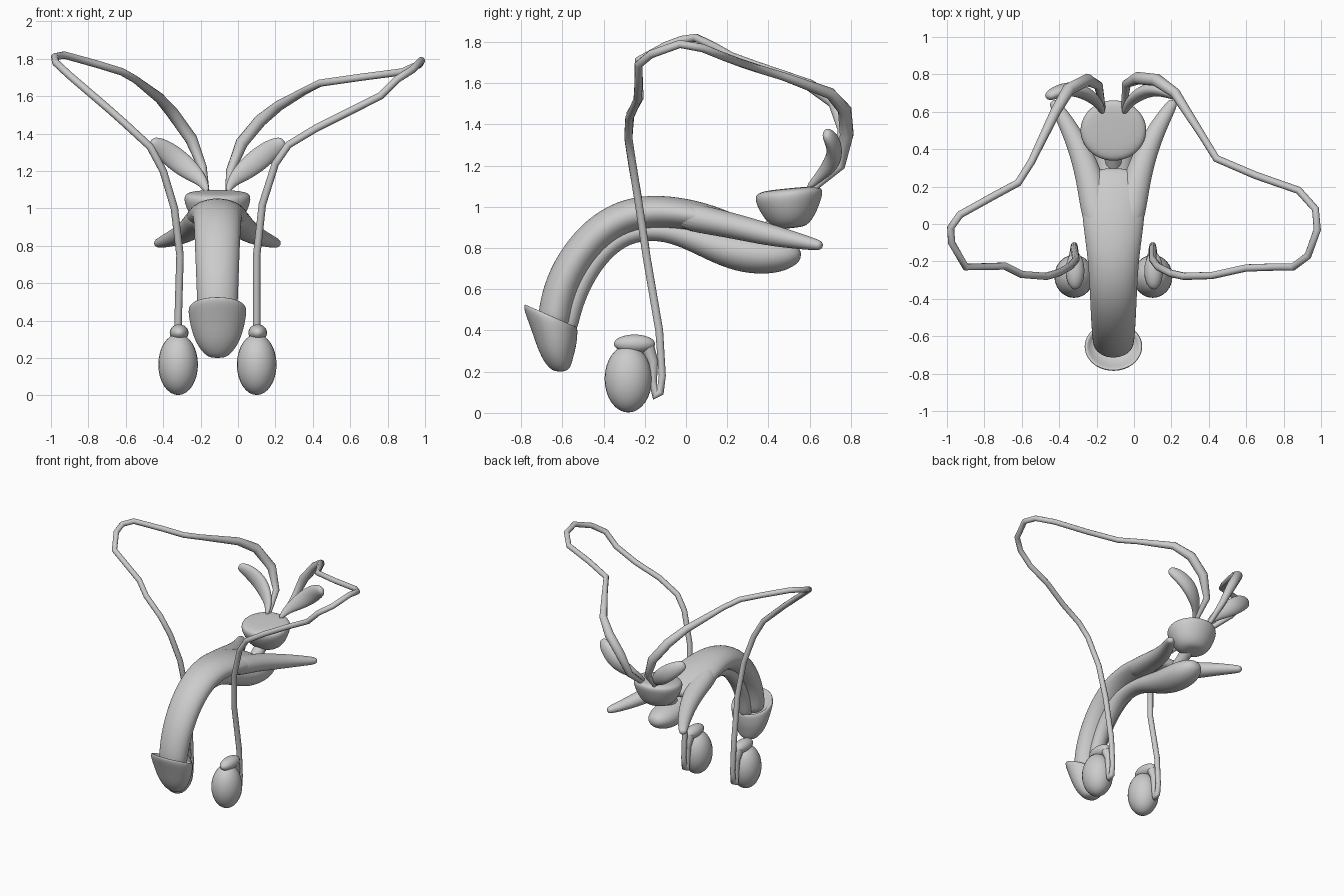
import bpy
import bmesh
import math
from mathutils import Vector

default_cube = bpy.data.objects.get("Cube")
if default_cube:
    bpy.data.objects.remove(default_cube, do_unlink=True)

MIDLINE = -0.11
SIDES = 20
X_AXIS, Y_AXIS, Z_AXIS = Vector((1, 0, 0)), Vector((0, 1, 0)), Vector((0, 0, 1))

# One matte grey for every part
grey = bpy.data.materials.new("plain_grey")
grey.use_nodes = True
colour = (0.6, 0.6, 0.6, 1)
grey.diffuse_color = colour
grey.node_tree.nodes["Principled BSDF"].inputs["Base Color"].default_value = colour


def add_mesh_object(name, bm):
    """Turn a bmesh into a smooth shaded object in the scene."""
    bmesh.ops.recalc_face_normals(bm, faces=bm.faces)
    for face in bm.faces:
        face.smooth = True
    mesh = bpy.data.meshes.new(name)
    bm.to_mesh(mesh)
    bm.free()
    mesh.materials.append(grey)
    obj = bpy.data.objects.new(name, mesh)
    bpy.context.collection.objects.link(obj)
    return obj


def loft(name, rings, across=X_AXIS, axis=None, tilt=None):
    """Skin ellipses (x, y, z, radius across, other radius) along a path."""
    bm = bmesh.new()
    centres = [Vector(ring[:3]) for ring in rings]
    last = len(rings) - 1
    loops = []
    for i, (centre, ring) in enumerate(zip(centres, rings)):
        tangent = axis or (centres[min(i + 1, last)] - centres[max(i - 1, 0)]).normalized()
        u = (across - tangent * across.dot(tangent)).normalized()
        v = tangent.cross(u)
        loop = []
        for k in range(SIDES):
            angle = math.tau * k / SIDES
            point = centre + u * ring[3] * math.cos(angle) + v * ring[4] * math.sin(angle)
            if tilt:
                point.z += tilt(point)
            loop.append(bm.verts.new(point))
        loops.append(loop)
    for lower, upper in zip(loops, loops[1:]):
        for k in range(SIDES):
            n = (k + 1) % SIDES
            bm.faces.new((lower[k], lower[n], upper[n], upper[k]))
    bm.faces.new(loops[0])
    bm.faces.new(loops[-1])
    obj = add_mesh_object(name, bm)
    subdivision = obj.modifiers.new("smooth_surface", "SUBSURF")
    subdivision.levels = subdivision.render_levels = 2
    return obj


def midline(profile):
    """Place (y, z, radius, radius) entries on the middle plane."""
    return [(MIDLINE, *entry) for entry in profile]


def mirrored(profile, side):
    """Place (offset, y, z, radius, radius) entries on one side."""
    return [(MIDLINE + side * entry[0], *entry[1:]) for entry in profile]


def ellipsoid(name, centre, radii):
    bm = bmesh.new()
    bmesh.ops.create_uvsphere(bm, u_segments=24, v_segments=16, radius=1)
    bmesh.ops.scale(bm, vec=radii, verts=bm.verts)
    bmesh.ops.translate(bm, vec=centre, verts=bm.verts)
    return add_mesh_object(name, bm)


def tube(name, points, scales, radius=0.02):
    """Round tube along a path, with a thickness factor for each point."""
    curve = bpy.data.curves.new(name, "CURVE")
    curve.dimensions = "3D"
    curve.bevel_depth = radius
    curve.bevel_resolution = 3
    curve.use_fill_caps = True
    spline = curve.splines.new("POLY")
    spline.points.add(len(points) - 1)
    for target, point, scale in zip(spline.points, points, scales):
        target.co = (*point, 1)
        target.radius = scale
    spline.use_smooth = True
    curve.materials.append(grey)
    obj = bpy.data.objects.new(name, curve)
    bpy.context.collection.objects.link(obj)
    bpy.ops.object.select_all(action="DESELECT")
    obj.select_set(True)
    bpy.context.view_layer.objects.active = obj
    bpy.ops.object.convert(target="MESH")


# Arched main body, flattening and widening towards the back
loft("arched_body", midline([
    (-.64, .40, .105, .08), (-.635, .50, .11, .083), (-.60, .63, .115, .085),
    (-.53, .76, .12, .085), (-.43, .875, .125, .085), (-.31, .95, .13, .085),
    (-.17, .98, .14, .083), (0, .965, .165, .078), (.13, .935, .175, .07),
    (.23, .91, .16, .055), (.3, .89, .11, .03)]))

# Lower column along the underside, swelling into a bulb
loft("lower_column", midline([
    (-.58, .38, .05, .05), (-.56, .5, .055, .05), (-.5, .65, .055, .05),
    (-.41, .78, .06, .05), (-.29, .875, .06, .05), (-.13, .89, .06, .05),
    (0, .86, .07, .06), (.12, .815, .085, .075), (.26, .775, .11, .095),
    (.4, .76, .115, .092), (.5, .765, .09, .07), (.56, .775, .04, .03)]))


# Flared cap on the front end, with a slanted rim
def cap_slant(point):
    return -0.44 * (point.y + 0.655) * max(0, (point.z - 0.2) / 0.27)


loft("flared_cap", midline([
    (-.645, .42, .1, .08), (-.655, .465, .135, .112), (-.657, .475, .15, .127),
    (-.657, .455, .158, .133), (-.65, .42, .154, .124), (-.637, .36, .142, .107),
    (-.63, .28, .115, .083), (-.615, .22, .07, .055), (-.612, .2, .035, .025)]),
    axis=Z_AXIS, tilt=cap_slant)


# Rounded gland behind the body, with a neck down to the bulb
def gland_slant(point):
    return 0.1 * (point.y - 0.5)


loft("rear_gland", midline([
    (.51, .895, .05, .05), (.51, .905, .1, .085), (.505, .95, .145, .125),
    (.5, 1.02, .175, .158), (.5, 1.06, .182, .168), (.5, 1.085, .165, .152),
    (.5, 1.09, .09, .08)]), axis=Z_AXIS, tilt=gland_slant)
loft("gland_neck", midline([
    (.5, .96, .05, .05), (.43, .91, .045, .04), (.35, .85, .045, .04),
    (.26, .80, .045, .04)]))

# Paired parts: spreading rear legs and leaf shaped glands
for label, side in (("right", -1), ("left", 1)):
    loft(label + "_rear_leg", mirrored([
        (.075, -.05, .965, .07, .07), (.095, .1, .935, .085, .068),
        (.125, .24, .905, .075, .062), (.18, .4, .865, .06, .055),
        (.25, .54, .835, .045, .04), (.31, .635, .815, .032, .028),
        (.325, .66, .81, .02, .018)], side))
    loft(label + "_leaf_gland", mirrored([
        (.055, .59, 1.09, .015, .015), (.075, .64, 1.14, .02, .028),
        (.13, .69, 1.19, .033, .052), (.205, .725, 1.25, .04, .064),
        (.28, .715, 1.31, .037, .058), (.335, .69, 1.345, .03, .042),
        (.355, .675, 1.36, .015, .022)], side), across=Y_AXIS)

# Long ducts, one path for each side, from the egg shapes to the rear gland
duct_paths = {
    "right": [
        (-.32, -.13, .4), (-.31, -.19, .75), (-.34, -.225, 1.0), (-.4, -.26, 1.2),
        (-.47, -.28, 1.33), (-.6, -.27, 1.45), (-.69, -.225, 1.53), (-.9, -.23, 1.71),
        (-.975, -.1, 1.78), (-.98, -.02, 1.81), (-.93, .05, 1.82), (-.75, .15, 1.77),
        (-.62, .22, 1.73), (-.55, .33, 1.69), (-.42, .6, 1.59), (-.35, .72, 1.51),
        (-.25, .77, 1.37), (-.19, .74, 1.22), (-.165, .61, 1.08)],
    "left": [
        (.1, -.13, .4), (.1, -.19, .75), (.13, -.23, 1.02), (.2, -.265, 1.24),
        (.27, -.28, 1.34), (.42, -.275, 1.43), (.6, -.235, 1.52), (.76, -.23, 1.6),
        (.85, -.23, 1.69), (.93, -.17, 1.74), (.98, -.03, 1.79), (.97, .08, 1.77),
        (.88, .18, 1.73), (.65, .26, 1.7), (.44, .35, 1.67), (.36, .48, 1.63),
        (.22, .7, 1.55), (.12, .77, 1.47), (.02, .78, 1.35), (-.04, .75, 1.2),
        (-.055, .61, 1.08)]}
tail_loop = [(-.19, .33), (-.16, .25), (-.16, .15), (-.15, .085), (-.125, .1), (-.115, .18)]
tail_scales = [1.8, 1.3, 1, 1.2, 1, .9]
end_scales = [1.4, 1.7, 1.7, 1.2, .7]

for label, path in duct_paths.items():
    x = path[0][0]
    start = [(x, y, z) for y, z in tail_loop]
    plain = [1] * (len(path) - len(end_scales))
    tube(label + "_duct", start + path, tail_scales + plain + end_scales)
    # Egg shape with a soft cap on top
    ellipsoid(label + "_egg", (x, -.28, .165), (.106, .115, .163))
    ellipsoid(label + "_egg_cap", (x + .005, -.25, .335), (.05, .1, .045))
